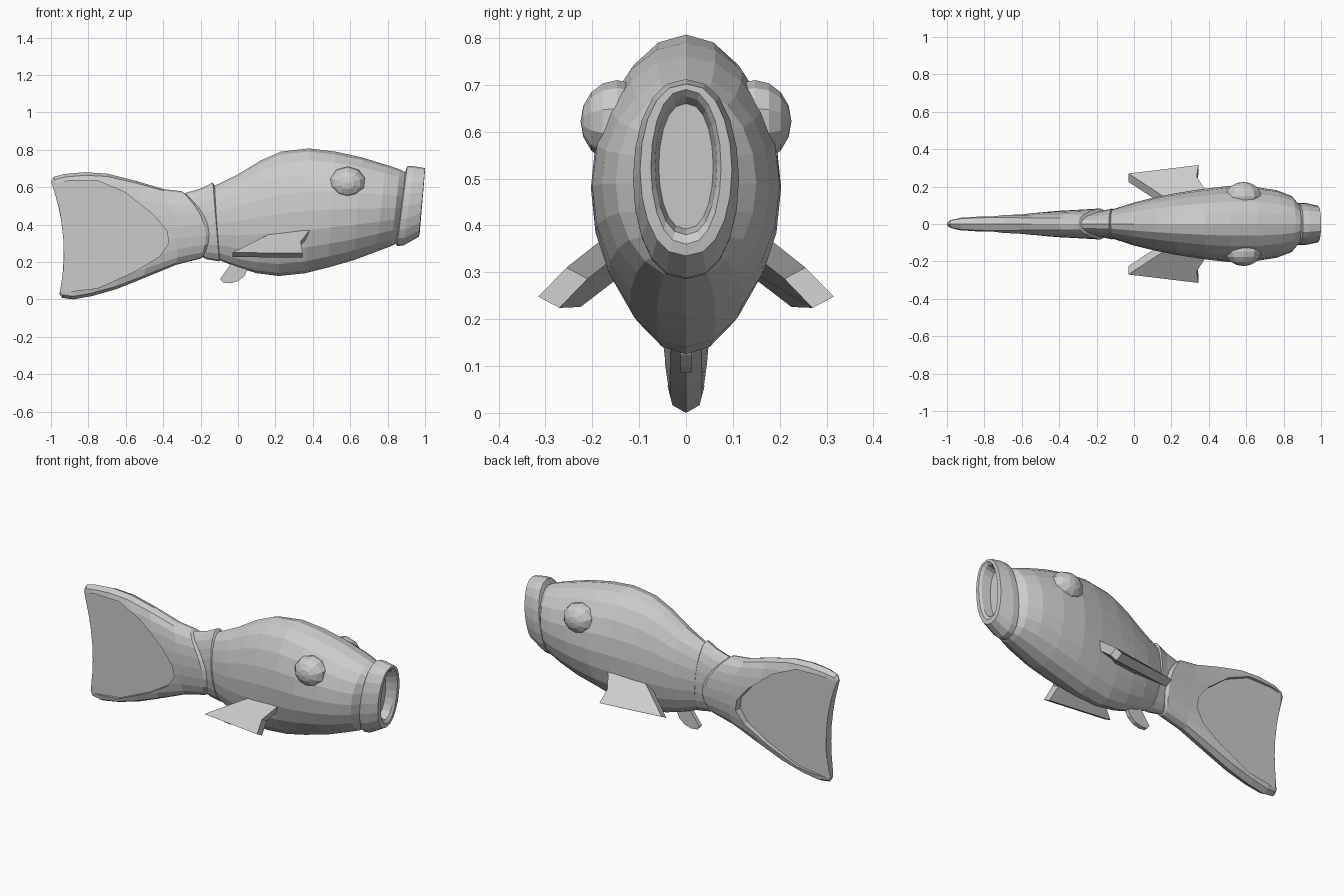
import bpy, bmesh
from math import sin, cos, pi

if "Cube" in bpy.data.objects:
    bpy.data.objects.remove(bpy.data.objects["Cube"])

N = 20  # sides of every lofted cross-section


def finish(name, bm):
    bmesh.ops.recalc_face_normals(bm, faces=bm.faces[:])
    me = bpy.data.meshes.new(name)
    bm.to_mesh(me)
    bm.free()
    ob = bpy.data.objects.new(name, me)
    bpy.context.collection.objects.link(ob)
    return ob


def loft(name, rings):
    """Ring: top x, top z, bottom x, bottom z, half width, mid bow in x, squareness power."""
    bm = bmesh.new()
    loops = []
    for xt, zt, xb, zb, w, bow, p in rings:
        loop = []
        for i in range(N):
            a = 2 * pi * i / N
            t = (1 - cos(a)) / 2
            s = 0 if i in (0, N // 2) else sin(a)
            y = w * abs(s) ** p * (1 if s >= 0 else -1)
            loop.append(bm.verts.new((xt + (xb - xt) * t + bow * s * s, y, zt + (zb - zt) * t)))
        loops.append(loop)
    for a, b in zip(loops, loops[1:]):
        for i in range(N):
            j = (i + 1) % N
            bm.faces.new((a[i], a[j], b[j], b[i]))
    for l in (loops[0], loops[-1]):  # strip caps
        for i in range(N // 2):
            bm.faces.new(list(dict.fromkeys((l[i], l[i + 1], l[(N - i - 1) % N], l[(N - i) % N]))))
    return finish(name, bm)


def slab(name, front, back):
    """Solid between two matching outlines."""
    bm = bmesh.new()
    a = [bm.verts.new(p) for p in front]
    b = [bm.verts.new(p) for p in back]
    bm.faces.new(a)
    bm.faces.new(b[::-1])
    for i in range(len(a)):
        j = (i + 1) % len(a)
        bm.faces.new((a[i], b[i], b[j], a[j]))
    return finish(name, bm)


# Body
loft("body", [r + (0, 1) for r in [
    (-.13, .605, -.10, .21, .078), (0, .668, 0, .17, .115), (.12, .742, .10, .14, .142),
    (.23, .79, .22, .125, .165), (.38, .807, .36, .14, .188), (.52, .79, .48, .17, .203),
    (.66, .76, .62, .21, .20), (.79, .72, .74, .255, .18), (.865, .695, .82, .285, .15),
    (.905, .675, .85, .30, .105)]])

# Mouth ring with recessed opening
loft("mouth", [r + (0, .85) for r in [
    (.895, .685, .84, .305, .098), (.905, .712, .85, .285, .113), (.94, .712, .885, .288, .113),
    (1.0, .702, .967, .335, .098), (1.0, .69, .972, .36, .075), (.985, .675, .962, .38, .066),
    (.93, .66, .915, .392, .058)]])

# Collar between body and tail
loft("collar", [
    (-.285, .568, -.19, .225, .070, .07, 1), (-.20, .592, -.17, .215, .074, .03, 1),
    (-.135, .625, -.10, .203, .083, 0, 1), (-.12, .60, -.09, .22, .07, 0, 1)])

# Tail
tail = loft("tail", [
    (-.27, .555, -.18, .235, .068, .07, .9), (-.30, .578, -.2, .218, .083, .07, .9),
    (-.40, .59, -.33, .185, .074, .03, .75), (-.55, .635, -.5, .115, .066, .02, .6),
    (-.70, .672, -.65, .055, .062, .01, .5), (-.82, .68, -.78, .018, .06, .01, .5),
    (-.93, .67, -.88, 0, .052, .02, .5), (-.985, .655, -.94, .008, .035, .04, .5),
    (-1.0, .63, -.955, .03, .024, .043, .5)])

# Recessed tail panels, cut on both sides
panel = [(-1.1, .60), (-.98, .62), (-.9, .635), (-.75, .635), (-.6, .57), (-.45, .45), (-.38, .365),
         (-.37, .30), (-.42, .23), (-.55, .15), (-.75, .06), (-.94, .038), (-1.1, .035)]
for s in (1, -1):
    cut = slab("panel_cutter", [(x, s * .024, z) for x, z in panel], [(x, s * .2, z) for x, z in panel])
    cut.hide_render = True
    mod = tail.modifiers.new("panel", "BOOLEAN")
    mod.operation, mod.solver, mod.object = "DIFFERENCE", "EXACT", cut
    bpy.context.view_layer.objects.active = tail
    bpy.ops.object.modifier_apply(modifier=mod.name)
    bpy.data.objects.remove(cut)

# Eyes and side fins
fin = [(.2, .12, .365), (-.03, .27, .25), (.345, .315, .248), (.335, .255, .31), (.395, .16, .385)]
for s, side in ((1, "left"), (-1, "right")):
    bpy.ops.mesh.primitive_uv_sphere_add(segments=10, ring_count=8, radius=.1,
                                         location=(.585, s * .147, .622), rotation=(pi / 2, 0, 0))
    eye = bpy.context.object
    eye.name = side + "_eye"
    eye.scale = (1, .88, .78)
    slab(side + "_side_fin", [(x, s * y, z) for x, y, z in fin],
         [(x, s * (y - .045), z - .024) for x, y, z in fin])

# Small belly fin
belly = [(.06, .18), (.035, .125), (0, .098), (-.04, .086), (-.08, .09), (-.095, .11), (-.07, .145), (-.03, .2)]
slab("belly_fin", [(x, .012, z) for x, z in belly], [(x, -.012, z) for x, z in belly])
